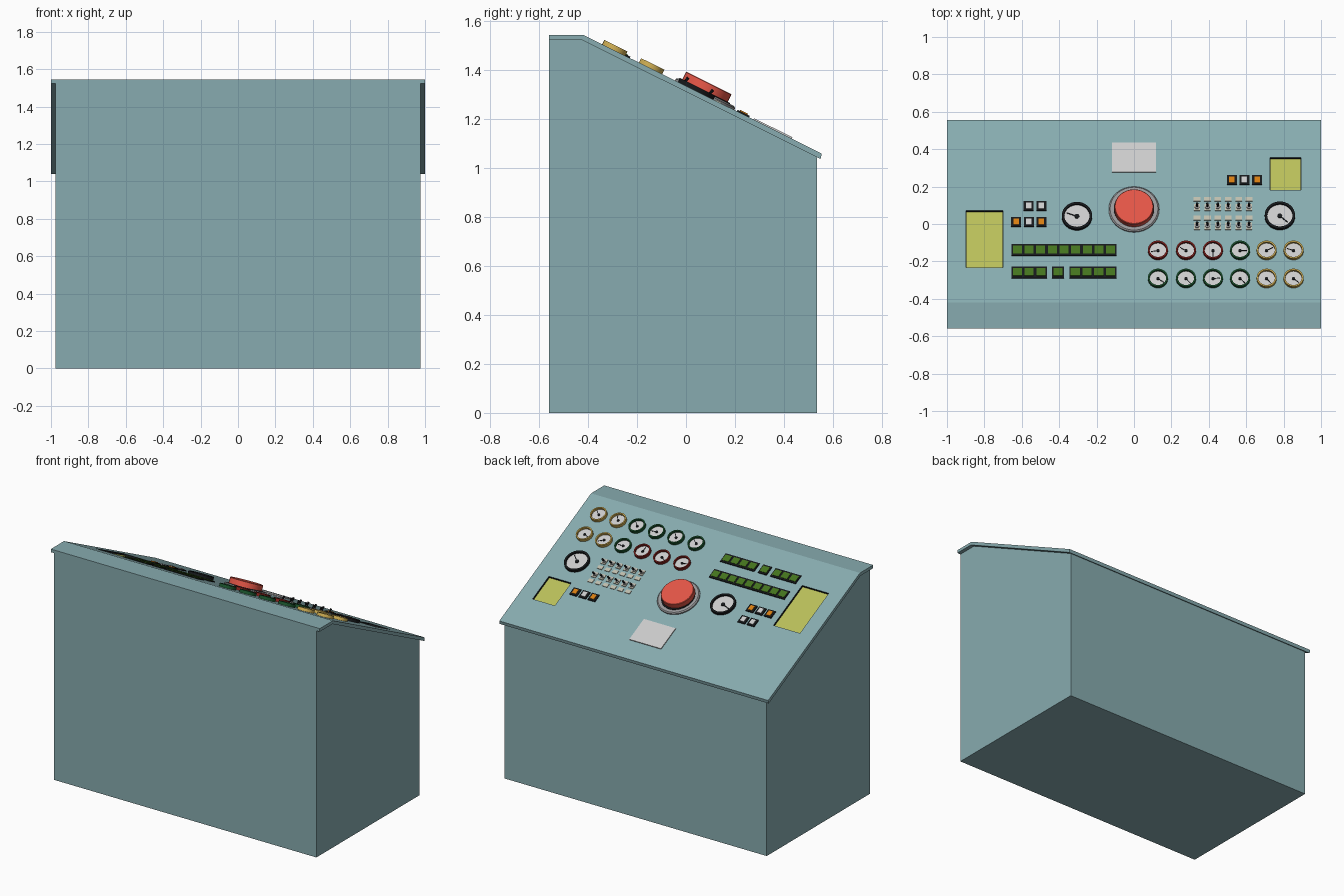
import bpy, bmesh, math
from mathutils import Matrix, Vector

if "Cube" in bpy.data.objects:
    bpy.data.objects.remove(bpy.data.objects["Cube"])

SLOPE = math.atan2(1.545 - 1.06, 0.555 + 0.42)


def mat(name, r, g, b):
    m = bpy.data.materials.new(name)
    m.diffuse_color = [(c / 255) ** 2.2 for c in (r, g, b)] + [1]
    m.use_nodes = True
    m.node_tree.nodes["Principled BSDF"].inputs["Base Color"].default_value = m.diffuse_color
    return m


TEAL = mat("teal", 134, 170, 174)
BLACK = mat("black", 28, 30, 32)
GREY = mat("grey", 150, 150, 152)
WHITE = mat("white", 200, 200, 198)
BEIGE = mat("beige", 190, 188, 172)
RED = mat("red", 226, 86, 72)
DARK_RED = mat("dark_red", 130, 38, 34)
GREEN = mat("green", 70, 115, 35)
DARK_GREEN = mat("dark_green", 32, 84, 48)
GOLD = mat("gold", 205, 172, 84)
YELLOW = mat("yellow", 184, 190, 90)
ORANGE = mat("orange", 215, 125, 25)


def on_panel(x, y, h=0.0):
    """Frame on the sloping panel: local z is the panel normal."""
    z = 1.545 - math.tan(SLOPE) * (y + 0.42)
    return Matrix.Translation((x, y, z)) @ Matrix.Rotation(-SLOPE, 4, 'X') @ Matrix.Translation((0, 0, h))


def finish(name, bm, material, m=Matrix(), smooth=False):
    bmesh.ops.recalc_face_normals(bm, faces=bm.faces)
    me = bpy.data.meshes.new(name)
    bm.to_mesh(me)
    bm.free()
    me.materials.append(material)
    ob = bpy.data.objects.new(name, me)
    ob.matrix_world = m
    bpy.context.collection.objects.link(ob)
    if smooth:
        bpy.ops.object.select_all(action='DESELECT')
        ob.select_set(True)
        bpy.context.view_layer.objects.active = ob
        bpy.ops.object.shade_smooth_by_angle(angle=math.radians(35))
    return ob


def box(name, x, y, w, d, z0, z1, material, spin=0, off=0):
    """Box on the panel from height z0 to z1; off slides it along its own x."""
    bm = bmesh.new()
    bmesh.ops.create_cube(bm, size=1, matrix=Matrix.Translation((off, 0, (z0 + z1) / 2)) @ Matrix.Diagonal((w, d, z1 - z0, 1)))
    return finish(name, bm, material, on_panel(x, y) @ Matrix.Rotation(spin, 4, 'Z'))


def lathe(name, x, y, profile, material, closed=False, steps=32):
    """Revolve (radius, height) points about the panel normal."""
    bm = bmesh.new()
    vs = [bm.verts.new((r, 0, z)) for r, z in profile]
    es = [bm.edges.new(p) for p in zip(vs, vs[1:] + (vs[:1] if closed else []))]
    bmesh.ops.spin(bm, geom=vs + es, cent=(0, 0, 0), axis=(0, 0, 1), angle=math.tau, steps=steps, use_duplicate=False)
    bmesh.ops.remove_doubles(bm, verts=bm.verts, dist=1e-5)
    return finish(name, bm, material, on_panel(x, y), True)


def prism(name, profile, half, material):
    """Extrude a (y, z) profile across x."""
    bm = bmesh.new()
    f = bm.faces.new([bm.verts.new((-half, y, z)) for y, z in profile])
    g = bmesh.ops.extrude_face_region(bm, geom=[f])
    bmesh.ops.translate(bm, vec=(2 * half, 0, 0), verts=[v for v in g['geom'] if isinstance(v, bmesh.types.BMVert)])
    return finish(name, bm, material)


# cabinet and its overhanging lid
prism("cabinet", [(-0.56, 0), (0.535, 0), (0.535, 1.046), (-0.425, 1.524), (-0.56, 1.524)], 0.975, TEAL)
lid = prism("lid", [(-0.56, 1.524), (-0.425, 1.524), (0.55, 1.038), (0.555, 1.06), (-0.42, 1.545), (-0.56, 1.545)], 1.0, TEAL)

# recessed screens
for side, x, y, w, d in (("left", -0.799, -0.081, 0.198, 0.341), ("right", 0.81, 0.268, 0.166, 0.194)):
    cutter = box("screen_cutter", x, y, w, d, -0.014, 0.05, BLACK)
    cutter.hide_render = True
    bpy.context.view_layer.update()
    mod = lid.modifiers.new("recess", 'BOOLEAN')
    mod.object, mod.operation, mod.solver, mod.material_mode = cutter, 'DIFFERENCE', 'EXACT', 'TRANSFER'
    bpy.context.view_layer.objects.active = lid
    bpy.ops.object.modifier_apply(modifier=mod.name)
    bpy.data.objects.remove(cutter)
    box(side + "_screen", x, y, w - 0.004, d - 0.004, -0.0145, -0.011, YELLOW)

# label plate
box("plate", 0, 0.354, 0.236, 0.174, -0.002, 0.006, WHITE)

# emergency button
lathe("button_base", 0, 0.076, [(0, -0.002), (0.135, -0.002), (0.135, 0.008), (0.128, 0.014), (0, 0.014)], GREY)
lathe("button_collar", 0, 0.076, [(0.108, 0.012), (0.108, 0.018), (0, 0.018)], BLACK)
lathe("button_cap", 0, 0.07, [(0.104, 0.016), (0.104, 0.05), (0.101, 0.053), (0, 0.053)], RED)


def gauge(name, x, y, r, h, rim, needle):
    t = r * 0.16
    lathe(name + "_rim", x, y, [(r, -0.002), (r, h), (r - t, h), (r - t, -0.002)], rim, True)
    lathe(name + "_face", x, y, [(r - t / 2, 0.006), (0, 0.006)], WHITE)
    lathe(name + "_hub", x, y, [(r * 0.16, 0.005), (r * 0.16, 0.011), (0, 0.011)], BLACK, steps=12)
    box(name + "_needle", x, y, r * 0.72, r * 0.08, 0.007, 0.009, BLACK, math.radians(needle), r * 0.36)


# large and small gauges
gauge("large_gauge_left", -0.305, 0.038, 0.081, 0.018, BLACK, 160)
gauge("large_gauge_right", 0.78, 0.04, 0.081, 0.018, BLACK, -42)
COLS = (0.128, 0.278, 0.422, 0.567, 0.709, 0.853)
ROWS = ((-0.145, (DARK_RED,) * 3 + (DARK_GREEN,) + (GOLD,) * 2, (190, 150, -90, 0, 30, 160)),
        (-0.295, (DARK_GREEN,) * 4 + (GOLD,) * 2, (-35, -50, 5, -45, -50, -40)))
for j, (y, rims, needles) in enumerate(ROWS):
    for i, x in enumerate(COLS):
        gauge(f"small_gauge_{j}_{i}", x, y, 0.053, 0.02, rims[i], needles[i])

# square push buttons
for i, (x, y, c) in enumerate([(0.523, 0.233, ORANGE), (0.59, 0.233, WHITE), (0.658, 0.233, ORANGE),
                               (-0.563, 0.094, WHITE), (-0.495, 0.094, WHITE),
                               (-0.63, 0.008, ORANGE), (-0.562, 0.008, WHITE), (-0.495, 0.008, ORANGE)]):
    box(f"push_button_frame_{i}", x, y, 0.054, 0.056, -0.002, 0.007, BLACK)
    box(f"push_button_{i}", x, y, 0.03, 0.036, 0, 0.011, c)

# strips of green indicator lamps
for k, (x0, x1, y, n) in enumerate([(-0.655, -0.094, -0.14, 9), (-0.655, -0.466, -0.26, 3),
                                    (-0.438, -0.374, -0.26, 1), (-0.346, -0.094, -0.26, 4)]):
    box(f"lamp_strip_{k}", (x0 + x1) / 2, y, x1 - x0, 0.068, -0.002, 0.006, BLACK)
    pitch = (x1 - x0) / n
    for i in range(n):
        box(f"lamp_{k}_{i}", x0 + (i + 0.5) * pitch, y, pitch - 0.014, 0.046, 0, 0.009, GREEN)

# toggle switches with label tags
for j, y in enumerate((0.088, -0.013)):
    for i in range(6):
        x = 0.337 + i * 0.0556
        box(f"switch_tag_{j}_{i}", x, y + 0.044, 0.036, 0.026, -0.002, 0.004, BEIGE)
        box(f"switch_base_{j}_{i}", x, y, 0.032, 0.04, -0.002, 0.005, BEIGE)
        lathe(f"switch_nut_{j}_{i}", x, y, [(0.013, 0), (0.013, 0.01), (0, 0.01)], GREY, steps=6)
        bm = bmesh.new()
        bmesh.ops.create_cone(bm, cap_ends=True, segments=8, radius1=0.004, radius2=0.007, depth=0.03,
                              matrix=Matrix.Translation((0, 0, 0.015)))
        finish(f"switch_lever_{j}_{i}", bm, BLACK, on_panel(x, y, 0.006) @ Matrix.Rotation(math.radians(-15), 4, 'X'))
